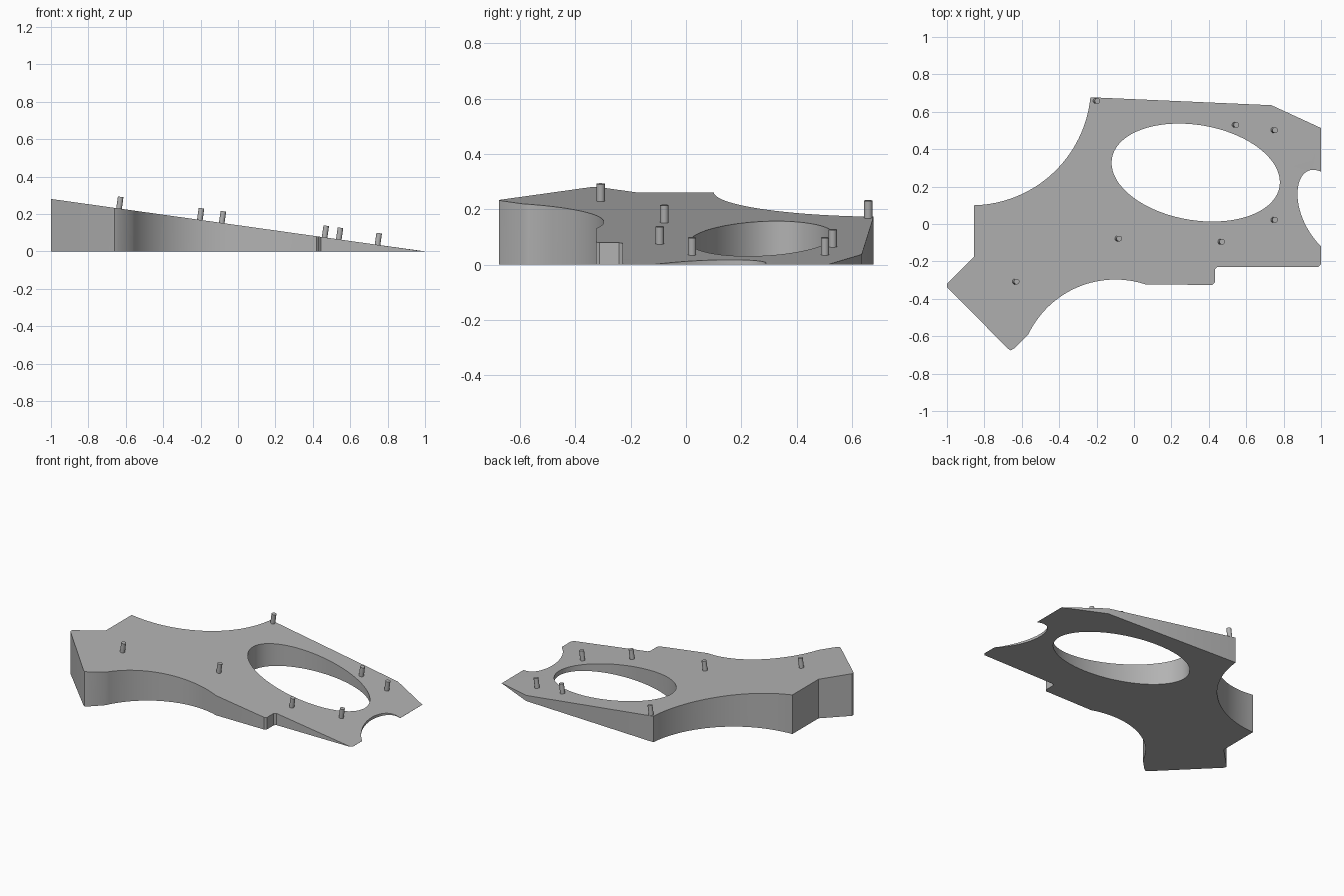
import bpy, bmesh, math
from mathutils import Vector, Matrix
from mathutils.geometry import interpolate_bezier

cube = bpy.data.objects.get("Cube")
if cube:
    bpy.data.objects.remove(cube)

SLOPE = 0.1405


def top_z(x):
    return max(SLOPE * (1 - x), 0.0008)


def arc(cx, cy, r, start, end, n=32):
    angles = [math.radians(start + (end - start) * i / n) for i in range(n + 1)]
    return [(cx + r * math.cos(a), cy + r * math.sin(a)) for a in angles]


def bezier(*pts, n=14):
    return [(p.x, p.y) for p in interpolate_bezier(*[Vector((x, y, 0)) for x, y in pts], n)]


# Material
grey = bpy.data.materials.new("plain grey")
grey.use_nodes = True
grey.diffuse_color = (0.45, 0.45, 0.45, 1)
grey.node_tree.nodes["Principled BSDF"].inputs["Base Color"].default_value = grey.diffuse_color


def finish(bm, name, angle=30):
    bmesh.ops.recalc_face_normals(bm, faces=bm.faces)
    mesh = bpy.data.meshes.new(name)
    bm.to_mesh(mesh)
    bm.free()
    mesh.materials.append(grey)
    obj = bpy.data.objects.new(name, mesh)
    bpy.context.collection.objects.link(obj)
    bpy.ops.object.select_all(action="DESELECT")
    obj.select_set(True)
    bpy.context.view_layer.objects.active = obj
    bpy.ops.object.shade_smooth_by_angle(angle=math.radians(angle))
    return obj


# Plate outline, clockwise from the back-right scoop
outline = arc(-0.87, 0.74, 0.64, -88.6, -5.6)
outline += [(0.735, 0.635), (1, 0.513)]
outline += bezier((1, 0.28), (0.92, 0.315), (0.874, 0.25), (0.874, 0.16))
outline += bezier((0.874, 0.16), (0.874, 0.07), (0.92, -0.04), (1, -0.12))[1:]
outline += [(1, -0.216), (0.985, -0.23), (0.445, -0.23), (0.433, -0.242),
            (0.433, -0.312), (0.42, -0.325)]
outline += arc(-0.1, -0.812, 0.515, 71.2, 154.4)
outline += [(-0.64, -0.665), (-0.66, -0.676), (-0.672, -0.668),
            (-1, -0.338), (-1, -0.32), (-0.855, -0.175)]

# Slanted oval opening
turns = [math.tau * i / 72 for i in range(72)]
opening = [(0.33 + 0.45 * math.cos(t), 0.275 + 0.262 * math.sin(t - 0.2)) for t in turns]

# Wedge plate: fill the flat shape, extrude it, tilt the top
bm = bmesh.new()
edges = []
for loop in (outline, opening):
    vs = [bm.verts.new((x, y, 0)) for x, y in loop]
    edges += [bm.edges.new((v, vs[i - 1])) for i, v in enumerate(vs)]
bmesh.ops.triangle_fill(bm, edges=edges, use_beauty=True)
raised = bmesh.ops.extrude_face_region(bm, geom=bm.faces[:], use_keep_orig=True)
for item in raised["geom"]:
    if isinstance(item, bmesh.types.BMVert):
        item.co.z = top_z(item.co.x)
bmesh.ops.dissolve_limit(bm, angle_limit=0.002, verts=bm.verts, edges=bm.edges)
finish(bm, "wedge_plate", 25)

# Pins standing square to the sloping top
tilt = Matrix.Rotation(math.atan(SLOPE), 4, "Y")
pins = [(-0.2, 0.658), (0.543, 0.53), (0.75, 0.502), (0.75, 0.022),
        (0.467, -0.095), (-0.083, -0.078), (-0.632, -0.308)]
for i, (x, y) in enumerate(pins, 1):
    bm = bmesh.new()
    bmesh.ops.create_cone(bm, cap_ends=True, segments=20, radius1=0.015, radius2=0.015, depth=0.075)
    base = Matrix.Translation((x - 0.004, y, top_z(x - 0.004)))
    bmesh.ops.transform(bm, matrix=base @ tilt @ Matrix.Translation((0, 0, 0.0255)), verts=bm.verts)
    finish(bm, f"pin_{i}")
